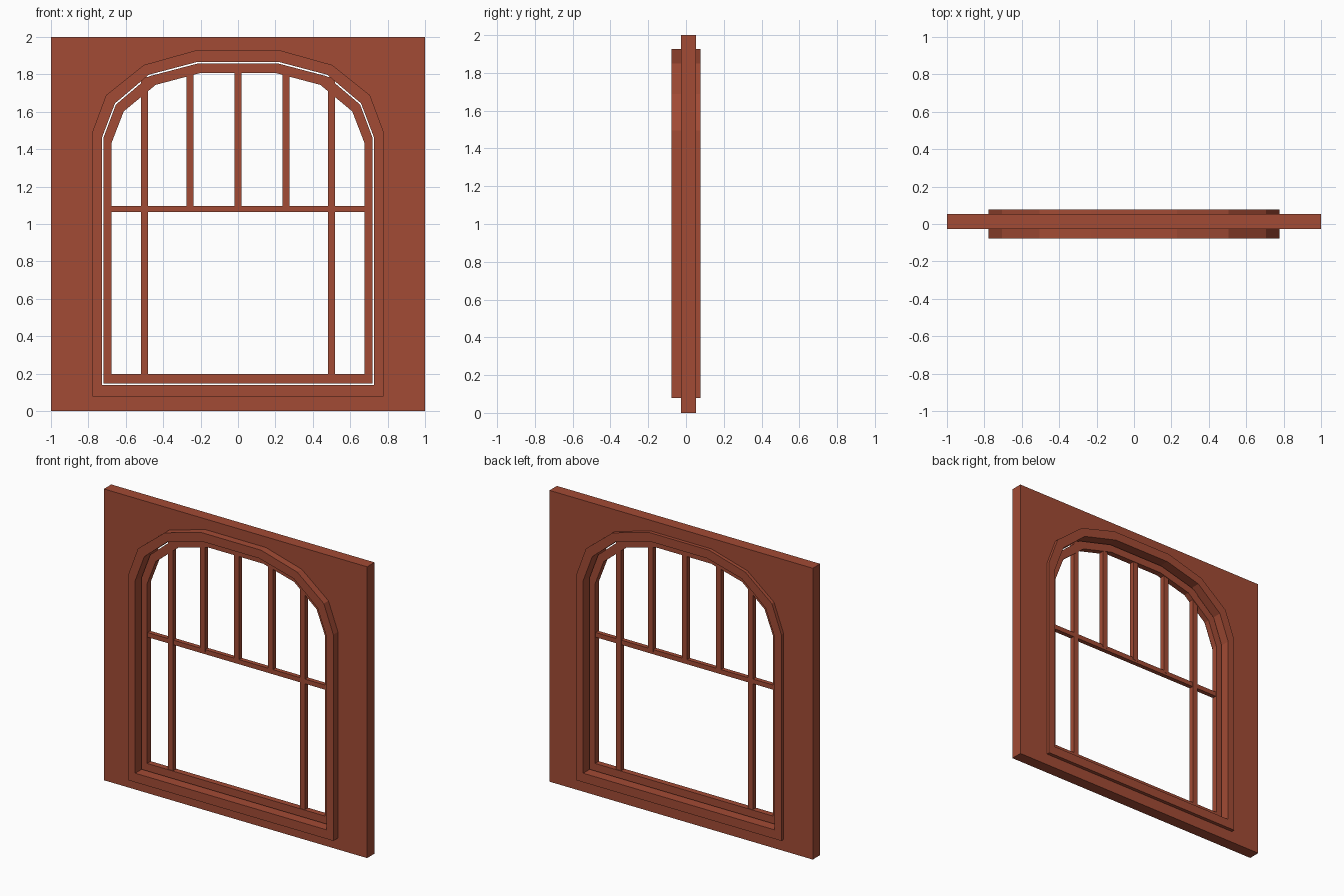
import bpy, bmesh

if "Cube" in bpy.data.objects:
    bpy.data.objects.remove(bpy.data.objects["Cube"])

brick = bpy.data.materials.new("brick_red")
brick.diffuse_color = (0.36, 0.07, 0.035, 1)
brick.use_nodes = True
brick.node_tree.nodes["Principled BSDF"].inputs["Base Color"].default_value = brick.diffuse_color


def finish(bm, name):
    bmesh.ops.recalc_face_normals(bm, faces=bm.faces[:])
    me = bpy.data.meshes.new(name)
    bm.to_mesh(me)
    bm.free()
    me.materials.append(brick)
    ob = bpy.data.objects.new(name, me)
    bpy.context.collection.objects.link(ob)
    return ob


def mirrored(half):
    """Left half profile (x, z), bottom to top, closed by its mirror image."""
    return half + [(-x, z) for x, z in reversed(half)]


def ring(name, outer, inner, y0, y1):
    """Solid ring between two closed profiles with equal point counts."""
    bm = bmesh.new()
    loops = [[bm.verts.new((x, y, z)) for x, z in mirrored(p)]
             for p, y in ((outer, y0), (inner, y0), (inner, y1), (outer, y1))]
    n = len(loops[0])
    for a in range(4):
        A, B = loops[a], loops[(a + 1) % 4]
        for i in range(n):
            j = (i + 1) % n
            bm.faces.new((A[i], A[j], B[j], B[i]))
    return finish(bm, name)


def box(name, x0, x1, y0, y1, z0, z1):
    bm = bmesh.new()
    bmesh.ops.create_cube(bm, size=1)
    for v in bm.verts:
        v.co = ((x0 + x1) / 2 + v.co.x * (x1 - x0),
                (y0 + y1) / 2 + v.co.y * (y1 - y0),
                (z0 + z1) / 2 + v.co.z * (z1 - z0))
    return finish(bm, name)


# Arched profiles, left halves
casing_out = [(-.778, .078), (-.778, 1.494), (-.706, 1.688), (-.504, 1.85), (-.23, 1.927)]
casing_in = [(-.727, .14), (-.727, 1.463), (-.658, 1.645), (-.477, 1.798), (-.216, 1.867)]
sash_out = [(-.72, .147), (-.72, 1.459), (-.653, 1.638), (-.474, 1.79), (-.215, 1.858)]
sash_in = [(-.676, .199), (-.676, 1.434), (-.611, 1.602), (-.44, 1.744), (-.206, 1.806)]
wall_out = [(-1, 0), (-1, 1.494), (-1, 1.688), (-1, 2), (-.23, 2)]

# Wall panel, casing and inner sash
ring("wall_panel", wall_out, casing_out, -.027, .053)
ring("window_casing", casing_out, casing_in, -.077, .077)
ring("window_sash", sash_out, sash_in, -.02, .02)

# Glazing bars
box("cross_bar", -.69, .69, -.015, .015, 1.064, 1.096)
for s, side in ((-1, "left"), (1, "right")):
    box("long_mullion_" + side, s * .5 - .019, s * .5 + .019, -.016, .016, .17, 1.785)
    box("short_mullion_" + side, s * .257 - .019, s * .257 + .019, -.016, .016, 1.08, 1.82)
box("short_mullion_centre", -.019, .019, -.016, .016, 1.08, 1.83)
